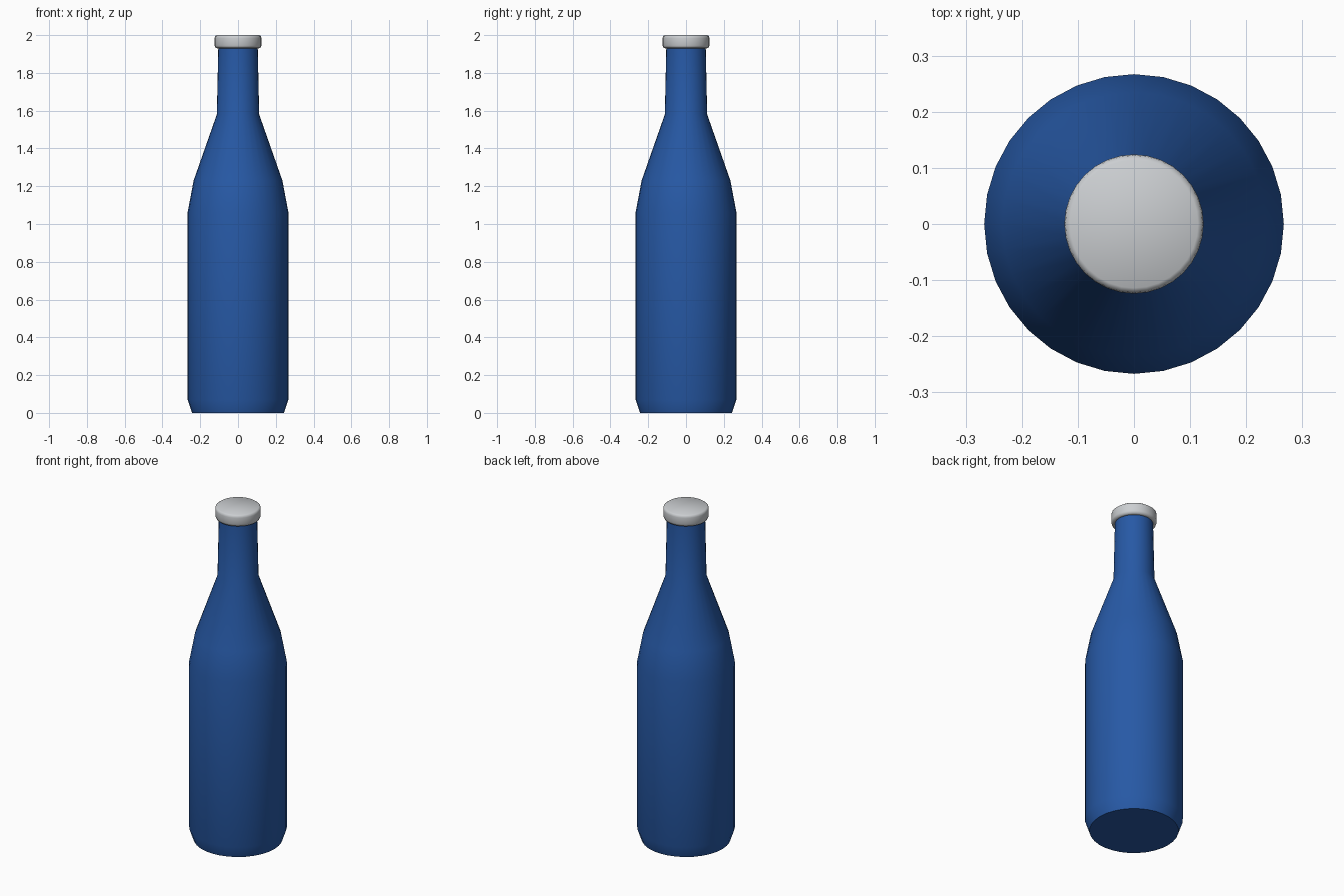
import bpy
import bmesh
import math

SIDES = 32

cube = bpy.data.objects.get("Cube")
if cube:
    bpy.data.objects.remove(cube, do_unlink=True)


def make_material(name, colour, roughness):
    mat = bpy.data.materials.new(name)
    mat.use_nodes = True
    mat.diffuse_color = (*colour, 1)
    bsdf = mat.node_tree.nodes["Principled BSDF"]
    bsdf.inputs["Base Color"].default_value = (*colour, 1)
    bsdf.inputs["Roughness"].default_value = roughness
    return mat


def lathe(name, profile, mat, smooth_angle):
    """Turn a (radius, height) profile around z and close both ends."""
    bm = bmesh.new()
    rings = []
    for radius, z in profile:
        ring = []
        for i in range(SIDES):
            a = math.tau * i / SIDES
            ring.append(bm.verts.new((radius * math.cos(a), radius * math.sin(a), z)))
        rings.append(ring)
    for low, high in zip(rings, rings[1:]):
        for i in range(SIDES):
            j = (i + 1) % SIDES
            bm.faces.new((low[i], low[j], high[j], high[i]))
    bm.faces.new(rings[0][::-1])
    bm.faces.new(rings[-1])
    mesh = bpy.data.meshes.new(name)
    bm.to_mesh(mesh)
    bm.free()
    mesh.materials.append(mat)
    obj = bpy.data.objects.new(name, mesh)
    bpy.context.collection.objects.link(obj)
    bpy.ops.object.select_all(action="DESELECT")
    obj.select_set(True)
    bpy.context.view_layer.objects.active = obj
    bpy.ops.object.shade_smooth_by_angle(angle=math.radians(smooth_angle))
    return obj


blue = make_material("blue glass", (0.02, 0.1, 0.38), 0.4)
silver = make_material("silver grey", (0.6, 0.62, 0.64), 0.4)

# Bottle: base chamfer, straight body, two-step shoulder, tapered neck
lathe("bottle", [(0.243, 0), (0.267, 0.07), (0.267, 1.06), (0.235, 1.23),
                 (0.112, 1.58), (0.104, 1.95)], blue, 50)

# Cap: short disc with softened rims
lathe("bottle_cap", [(0.108, 1.93), (0.119, 1.932), (0.124, 1.945), (0.124, 1.984),
                     (0.122, 1.994), (0.114, 2.0)], silver, 75)
